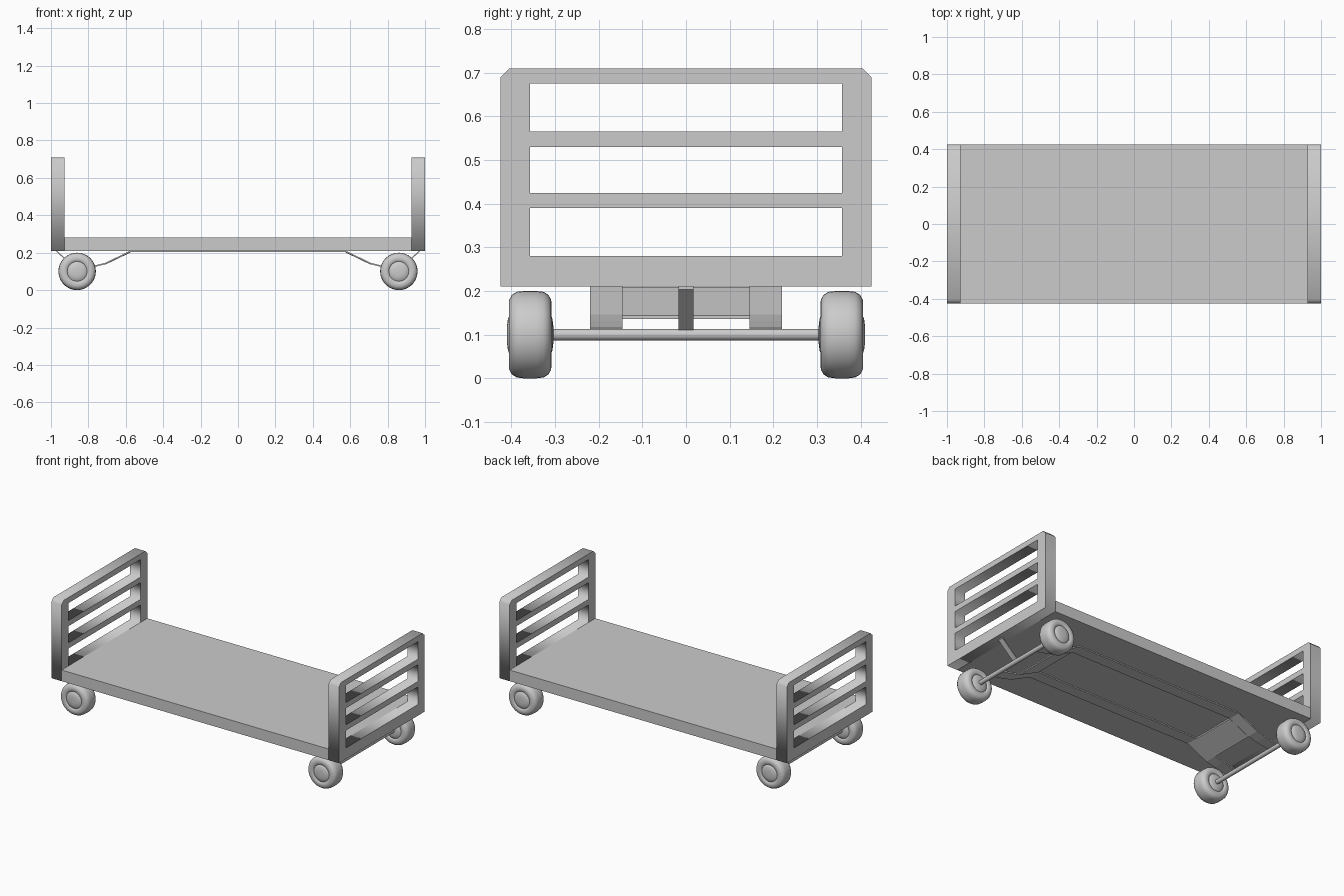
import bpy, bmesh, math
from mathutils import Matrix, Vector

if "Cube" in bpy.data.objects:
    bpy.data.objects.remove(bpy.data.objects["Cube"])


def add_mesh(name, bm):
    bmesh.ops.recalc_face_normals(bm, faces=bm.faces[:])
    me = bpy.data.meshes.new(name)
    bm.to_mesh(me)
    bm.free()
    ob = bpy.data.objects.new(name, me)
    bpy.context.collection.objects.link(ob)
    return ob


def select(ob):
    bpy.ops.object.select_all(action='DESELECT')
    ob.select_set(True)
    bpy.context.view_layer.objects.active = ob


def box(name, lo, hi):
    lo, hi = Vector(lo), Vector(hi)
    bm = bmesh.new()
    bmesh.ops.create_cube(bm, size=1, matrix=Matrix.Translation((lo + hi) / 2)
                          @ Matrix.Diagonal((*(hi - lo), 1)))
    return add_mesh(name, bm)


def strip(name, path, y0, y1, t=0.008):
    """Bent sheet: path in x-z, thickened downwards, spanning y0..y1."""
    outline = path + [(x, z - t) for x, z in reversed(path)]
    bm = bmesh.new()
    f = bm.faces.new([bm.verts.new((x, y0, z)) for x, z in outline])
    ext = bmesh.ops.extrude_face_region(bm, geom=[f])
    bmesh.ops.translate(bm, vec=(0, y1 - y0, 0),
                        verts=[v for v in ext['geom'] if isinstance(v, bmesh.types.BMVert)])
    return add_mesh(name, bm)


def end_frame(name, x):
    """Slatted end wall: chamfered outline with three openings."""
    w, i, c, top = 0.425, 0.357, 0.02, 0.71
    loops = [[(-w, 0.21), (w, 0.21), (w, top - c), (w - c, top), (c - w, top), (-w, top - c)]]
    for lo, hi in ((0.28, 0.39), (0.425, 0.53), (0.565, 0.675)):
        loops.append([(-i, lo), (i, lo), (i, hi), (-i, hi)])
    cu = bpy.data.curves.new(name, 'CURVE')
    cu.dimensions = '2D'
    cu.fill_mode = 'BOTH'
    cu.extrude = 0.036
    for pts in loops:
        sp = cu.splines.new('POLY')
        sp.points.add(len(pts) - 1)
        for p, (a, b) in zip(sp.points, pts):
            p.co = (a, b, 0, 1)
        sp.use_cyclic_u = True
    ob = bpy.data.objects.new(name, cu)
    bpy.context.collection.objects.link(ob)
    ob.rotation_euler = (math.pi / 2, 0, math.pi / 2)
    ob.location.x = x
    select(ob)
    bpy.ops.object.convert(target='MESH')


def wheel(name, x, y):
    """Lathed tyre and domed hub around the y axis."""
    half = [(0.053, 0), (0.053, 0.02), (0.051, 0.036), (0.046, 0.049), (0.043, 0.053),
            (0.047, 0.057), (0.049, 0.068), (0.048, 0.08), (0.042, 0.091),
            (0.031, 0.098), (0.015, 0.1)]
    prof = half + [(-a, r) for a, r in reversed(half)]
    bm = bmesh.new()
    vs = [bm.verts.new((x, y + a, 0.1 + r)) for a, r in prof]
    es = [bm.edges.new(p) for p in zip(vs, vs[1:])]
    bmesh.ops.spin(bm, geom=vs + es, cent=(x, y, 0.1), axis=(0, 1, 0),
                   angle=math.tau, steps=36, use_merge=True)
    bmesh.ops.remove_doubles(bm, verts=bm.verts[:], dist=1e-5)
    ob = add_mesh(name, bm)
    select(ob)
    bpy.ops.object.shade_smooth_by_angle(angle=math.radians(40))


# Load bed
box("deck", (-0.928, -0.425, 0.21), (0.928, 0.425, 0.28))

for s, end in ((-1, "left"), (1, "right")):
    end_frame(f"{end}_end_frame", s * 0.964)

    # Axle with a wheel at each side
    bpy.ops.mesh.primitive_cylinder_add(vertices=24, radius=0.0135, depth=0.64,
                                        location=(s * 0.86, 0, 0.1),
                                        rotation=(math.pi / 2, 0, 0))
    bpy.context.object.name = f"{end}_axle"
    bpy.ops.object.shade_smooth_by_angle(angle=math.radians(40))
    for t, side in ((-1, "front"), (1, "back")):
        wheel(f"{end}_{side}_wheel", s * 0.86, t * 0.357)

    # Sloped panel between the rails and central brace to the axle
    strip(f"{end}_sloped_panel", [(s * 0.575, 0.209), (s * 0.71, 0.144)], -0.145, 0.145)
    strip(f"{end}_axle_brace", [(s * 0.97, 0.212), (s * 0.865, 0.116)], -0.0175, 0.0175)

# Bent rails running under the deck from axle to axle
half = [(0.575, 0.211), (0.71, 0.146), (0.77, 0.131), (0.85, 0.115)]
path = [(-x, z) for x, z in reversed(half)] + half
for t, side in ((-1, "front"), (1, "back")):
    a, b = sorted((t * 0.145, t * 0.22))
    strip(f"{side}_under_rail", path, a, b)
